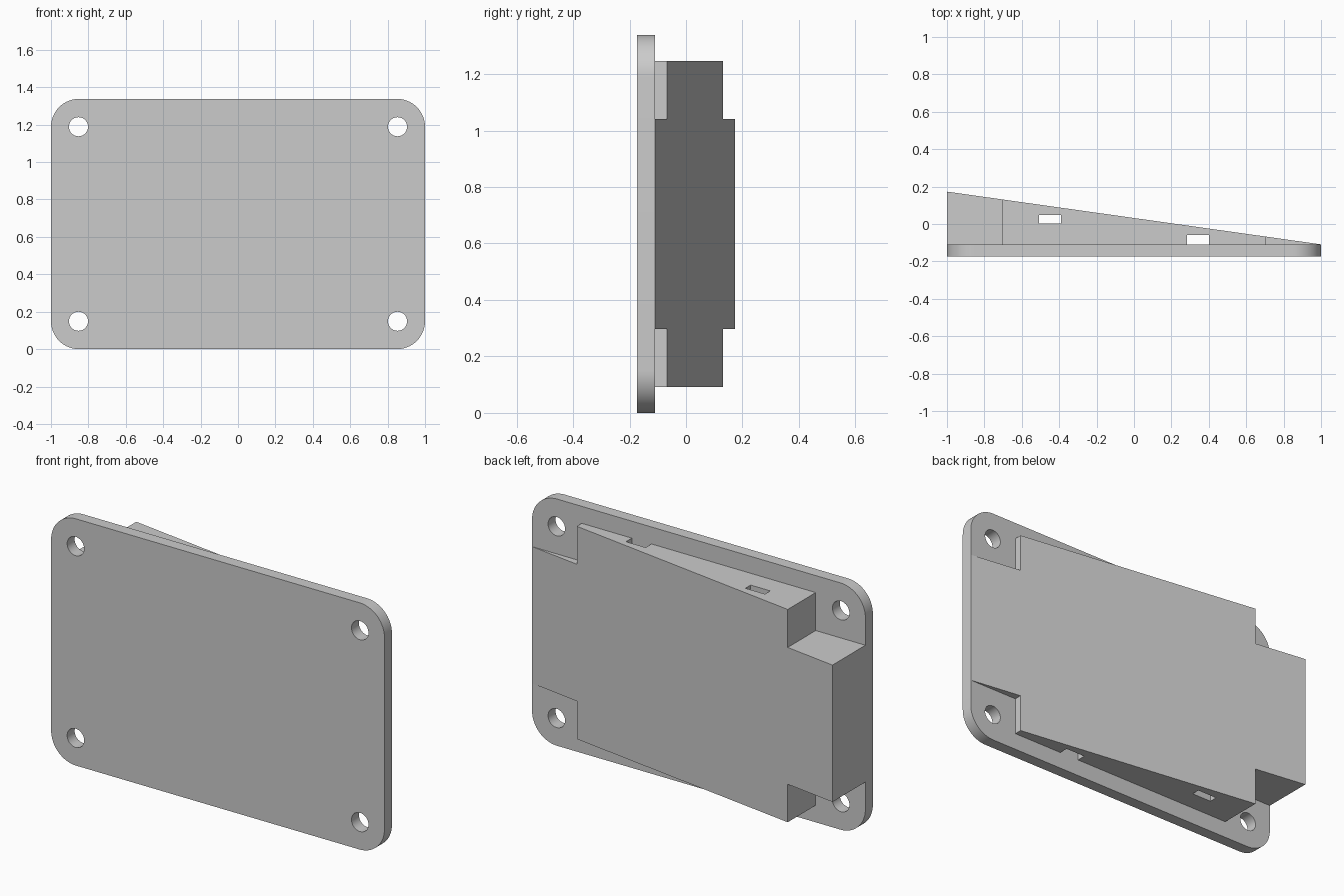
import bpy
import bmesh
from math import cos, sin, pi, radians
from mathutils import Vector

if "Cube" in bpy.data.objects:
    bpy.data.objects.remove(bpy.data.objects["Cube"])

HEIGHT = 1.338
MID = HEIGHT / 2
FRONT, JOINT, BACK = -0.173, -0.109, 0.173

grey = bpy.data.materials.new("plain_grey")
grey.use_nodes = True
grey.diffuse_color = (0.6, 0.6, 0.6, 1)
grey.node_tree.nodes["Principled BSDF"].inputs["Base Color"].default_value = grey.diffuse_color


def prism(name, outline, axis, start, end):
    """Extrude a 2D outline along y (outline in x, z) or z (outline in x, y)."""
    bm = bmesh.new()
    if axis == "y":
        verts = [bm.verts.new((a, start, b)) for a, b in outline]
        direction = Vector((0, end - start, 0))
    else:
        verts = [bm.verts.new((a, b, start)) for a, b in outline]
        direction = Vector((0, 0, end - start))
    face = bm.faces.new(verts)
    geom = bmesh.ops.extrude_face_region(bm, geom=[face])["geom"]
    bmesh.ops.translate(bm, vec=direction,
                        verts=[v for v in geom if isinstance(v, bmesh.types.BMVert)])
    bmesh.ops.recalc_face_normals(bm, faces=bm.faces)
    mesh = bpy.data.meshes.new(name)
    bm.to_mesh(mesh)
    bm.free()
    mesh.materials.append(grey)
    obj = bpy.data.objects.new(name, mesh)
    bpy.context.collection.objects.link(obj)
    return obj


def arc(cx, cz, radius, begin, sweep, steps):
    return [(cx + radius * cos(begin + sweep * i / steps),
             cz + radius * sin(begin + sweep * i / steps)) for i in range(steps + 1)]


def boolean(obj, tool, operation):
    """Apply a boolean and discard the tool."""
    tool.hide_render = True
    mod = obj.modifiers.new("cut", "BOOLEAN")
    mod.operation, mod.solver, mod.object = operation, "EXACT", tool
    bpy.context.view_layer.objects.active = obj
    bpy.ops.object.modifier_apply(modifier=mod.name)
    bpy.data.objects.remove(tool)


# Base plate with rounded corners
R = 0.15
corners = [(1, 1), (-1, 1), (-1, -1), (1, -1)]
outline = []
for i, (sx, sz) in enumerate(corners):
    outline += arc(sx * (1 - R), MID + sz * (MID - R), R, i * pi / 2, pi / 2, 16)
plate = prism("base_plate", outline, "y", FRONT, JOINT)

# Screw holes
for sx, sz in corners:
    circle = arc(sx * 0.853, MID + sz * 0.52, 0.051, 0, 2 * pi, 40)[:-1]
    boolean(plate, prism("hole_cutter", circle, "y", -0.3, 0.1), "DIFFERENCE")

# Wedge block, tapering towards +x
wedge = prism("wedge_block", [(-1, JOINT), (1, JOINT), (-1, BACK)], "z", -0.1, HEIGHT + 0.1)

# Notched corners around the screws
X, TALL, SHORT = 0.702, 0.577, 0.371
quarter = [(1.1, SHORT), (X, SHORT), (X, TALL)]
half = quarter + [(-x, z) for x, z in reversed(quarter)]
cross = [(x, MID + z) for x, z in half] + [(x, MID - z) for x, z in reversed(half)]
boolean(wedge, prism("notch_cutter", cross, "y", -0.3, 0.4), "INTERSECT")

# Strap slots running the full height
for x, low, high in [(-0.449, 0.003, 0.048), (0.342, JOINT - 0.05, -0.059)]:
    slot = [(x - 0.059, low), (x + 0.059, low), (x + 0.059, high), (x - 0.059, high)]
    boolean(wedge, prism("slot_cutter", slot, "z", -0.2, HEIGHT + 0.2), "DIFFERENCE")

# Smooth rounded edges, keep sharp ones
bpy.ops.object.select_all(action="DESELECT")
plate.select_set(True)
bpy.context.view_layer.objects.active = plate
bpy.ops.object.shade_smooth_by_angle(angle=radians(30))
